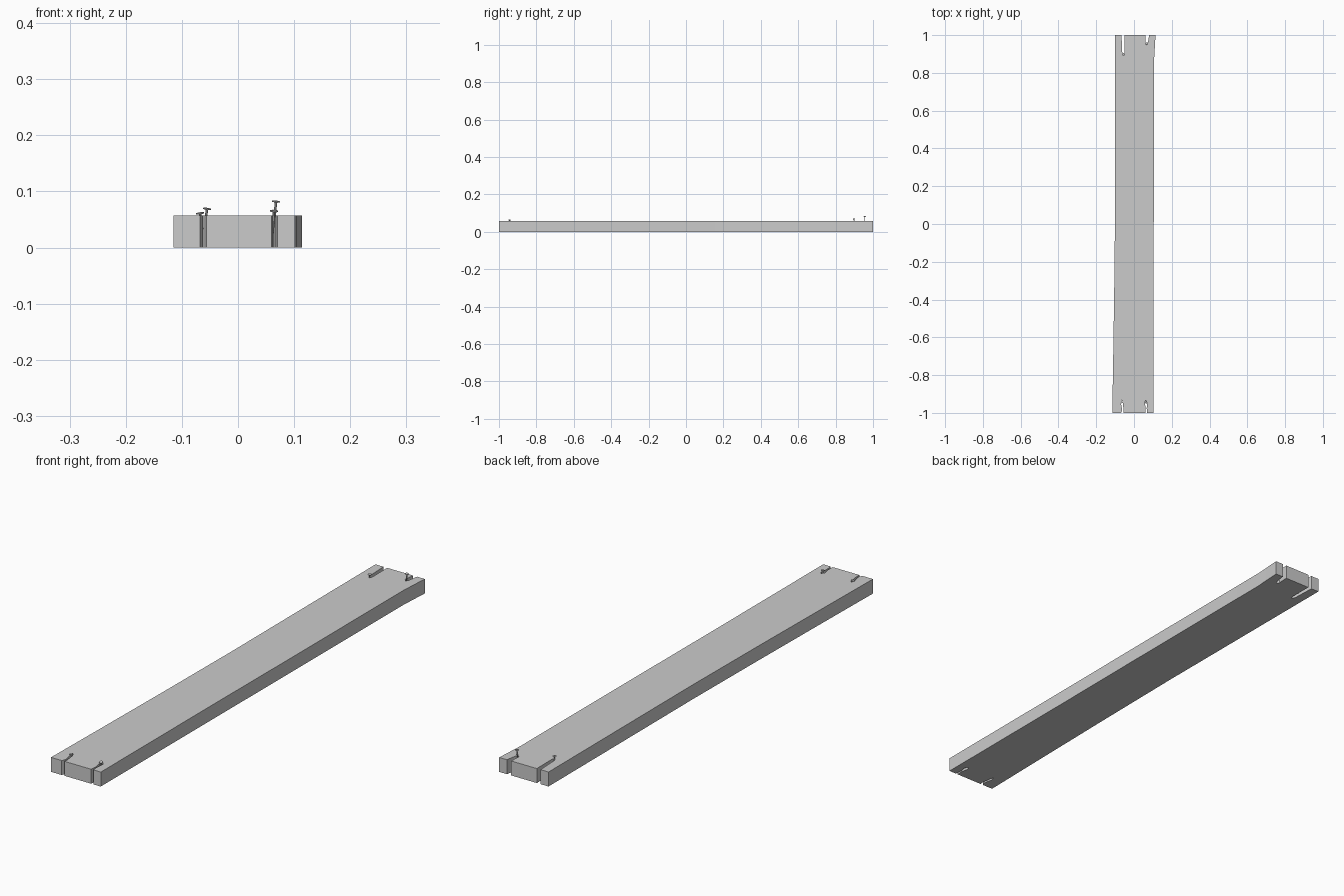
import bpy, bmesh, math
from mathutils import Vector, Matrix

if "Cube" in bpy.data.objects:
    bpy.data.objects.remove(bpy.data.objects["Cube"])

THICK = 0.057


def make_object(name, bm):
    bmesh.ops.recalc_face_normals(bm, faces=bm.faces)
    mesh = bpy.data.meshes.new(name)
    bm.to_mesh(mesh)
    bm.free()
    ob = bpy.data.objects.new(name, mesh)
    bpy.context.collection.objects.link(ob)
    bpy.ops.object.select_all(action='DESELECT')
    bpy.context.view_layer.objects.active = ob
    ob.select_set(True)
    bpy.ops.object.shade_smooth_by_angle(angle=math.radians(30))
    return ob


# Plank: outline with split ends, running counter-clockwise from front left
outline = [
    (-0.115, -1),
    (-0.068, -1), (-0.062, -0.985), (-0.070, -0.945), (-0.065, -0.932),
    (-0.060, -0.945), (-0.055, -0.985), (-0.056, -1),
    (0.060, -1), (0.062, -0.975), (0.056, -0.943), (0.064, -0.932),
    (0.071, -0.943), (0.067, -0.975), (0.070, -1),
    (0.102, -1), (0.103, -0.3), (0.105, 0.1), (0.107, 0.88), (0.114, 1),
    (0.080, 1), (0.073, 0.955), (0.067, 0.947), (0.060, 0.955), (0.062, 1),
    (-0.050, 1), (-0.049, 0.905), (-0.055, 0.893), (-0.062, 0.905), (-0.066, 1),
    (-0.101, 1), (-0.100, 0.1), (-0.104, -0.3), (-0.110, -0.7),
]
bm = bmesh.new()
base = bm.faces.new([bm.verts.new((x, y, 0)) for x, y in outline])
top = bmesh.ops.extrude_face_region(bm, geom=[base])['geom']
bmesh.ops.translate(bm, vec=(0, 0, THICK),
                    verts=[g for g in top if isinstance(g, bmesh.types.BMVert)])
bmesh.ops.triangulate(bm, faces=[f for f in bm.faces if len(f.verts) > 4])
make_object("plank", bm)


# Nails: pointed shaft with a flared head, leaning out of each split
def nail(name, x, y, z, lean_x, lean_y):
    profile = [(0.0, -0.046), (0.0022, -0.038), (0.0022, -0.004),
               (0.0070, -0.003), (0.0070, -0.001), (0.0, 0.0)]
    bm = bmesh.new()
    verts = [bm.verts.new((r, 0, h)) for r, h in profile]
    edges = [bm.edges.new(pair) for pair in zip(verts, verts[1:])]
    bmesh.ops.spin(bm, geom=verts + edges, cent=(0, 0, 0), axis=(0, 0, 1),
                   angle=math.tau, steps=10)
    bmesh.ops.remove_doubles(bm, verts=bm.verts, dist=1e-5)
    rot = Matrix.Rotation(lean_x, 4, 'X') @ Matrix.Rotation(lean_y, 4, 'Y')
    bm.transform(Matrix.Translation((x, y, z)) @ rot)
    make_object(name, bm)


nail("nail_front_left", -0.068, -0.943, 0.063, 0.15, -0.15)
nail("nail_front_right", 0.064, -0.944, 0.067, 0.2, 0.05)
nail("nail_back_left", -0.055, 0.898, 0.071, 0.1, 0.12)
nail("nail_back_right", 0.068, 0.955, 0.084, 0.03, 0.1)
